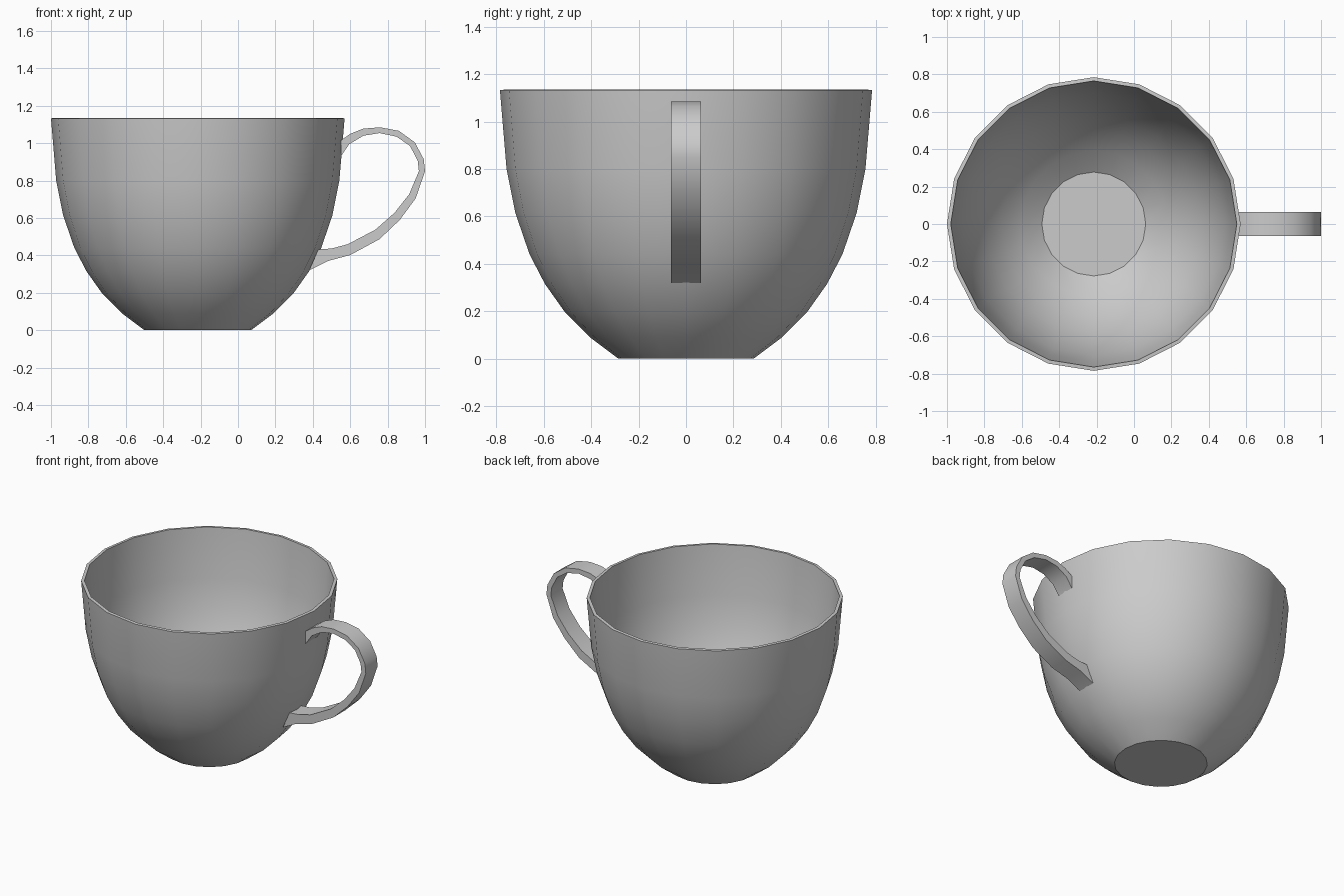
import bpy, bmesh, math

if "Cube" in bpy.data.objects:
    bpy.data.objects.remove(bpy.data.objects["Cube"], do_unlink=True)

# One grey glaze for the whole cup
GREY = (0.6, 0.6, 0.6, 1.0)
glaze = bpy.data.materials.new("grey glaze")
glaze.use_nodes = True
glaze.diffuse_color = GREY
glaze.node_tree.nodes["Principled BSDF"].inputs["Base Color"].default_value = GREY


def make_object(name, bm):
    bmesh.ops.recalc_face_normals(bm, faces=bm.faces)
    mesh = bpy.data.meshes.new(name)
    bm.to_mesh(mesh)
    bm.free()
    mesh.materials.append(glaze)
    obj = bpy.data.objects.new(name, mesh)
    bpy.context.collection.objects.link(obj)
    bpy.ops.object.select_all(action='DESELECT')
    obj.select_set(True)
    bpy.context.view_layer.objects.active = obj
    return obj


def smooth():
    bpy.ops.object.shade_smooth_by_angle(angle=math.radians(30))


# Bowl: outer profile (radius, height) turned in 20 steps, then given a wall
SIDES = 20
CENTRE_X = -0.215
profile = [(0.285, 0), (0.405, 0.09), (0.51, 0.195), (0.595, 0.315),
           (0.66, 0.44), (0.72, 0.615), (0.757, 0.8), (0.785, 1.133)]

bm = bmesh.new()
rings = []
for r, z in profile:
    angles = [math.tau * i / SIDES for i in range(SIDES)]
    rings.append([bm.verts.new((CENTRE_X + r * math.cos(a), r * math.sin(a), z))
                  for a in angles])
for low, high in zip(rings, rings[1:]):
    for i in range(SIDES):
        j = (i + 1) % SIDES
        bm.faces.new((low[i], low[j], high[j], high[i]))
base = bm.faces.new(rings[0][::-1])
bowl = make_object("bowl", bm)
# Open shells can have ambiguous winding: make the base face down
if bowl.data.polygons[len(bowl.data.polygons) - 1].normal.z > 0:
    bowl.data.flip_normals()
wall = bowl.modifiers.new("wall", 'SOLIDIFY')
wall.thickness = 0.02
wall.offset = -1
wall.use_even_offset = True
bpy.ops.object.modifier_apply(modifier="wall")
smooth()

# Handle: flat band following an ear-shaped loop, flared where it meets the bowl
HALF_WIDTH = 0.063
outer = [(0.55, 1.015), (0.60, 1.05), (0.67, 1.078), (0.76, 1.085), (0.86, 1.066),
         (0.945, 1.005), (0.993, 0.915), (1.0, 0.85), (0.95, 0.705),
         (0.865, 0.59), (0.757, 0.487), (0.60, 0.402), (0.48, 0.37), (0.38, 0.32)]
inner = [(0.55, 0.93), (0.595, 0.995), (0.67, 1.04), (0.757, 1.054), (0.848, 1.035),
         (0.92, 0.985), (0.961, 0.905), (0.967, 0.85), (0.915, 0.727),
         (0.837, 0.628), (0.735, 0.538), (0.587, 0.46), (0.50, 0.437), (0.43, 0.432)]

bm = bmesh.new()
sections = []
for (ox, oz), (ix, iz) in zip(outer, inner):
    corners = [(ox, -HALF_WIDTH, oz), (ox, HALF_WIDTH, oz),
               (ix, HALF_WIDTH, iz), (ix, -HALF_WIDTH, iz)]
    sections.append([bm.verts.new(c) for c in corners])
for a, b in zip(sections, sections[1:]):
    for i in range(4):
        j = (i + 1) % 4
        bm.faces.new((a[i], a[j], b[j], b[i]))
bm.faces.new(sections[0])
bm.faces.new(sections[-1][::-1])
make_object("handle", bm)
smooth()
